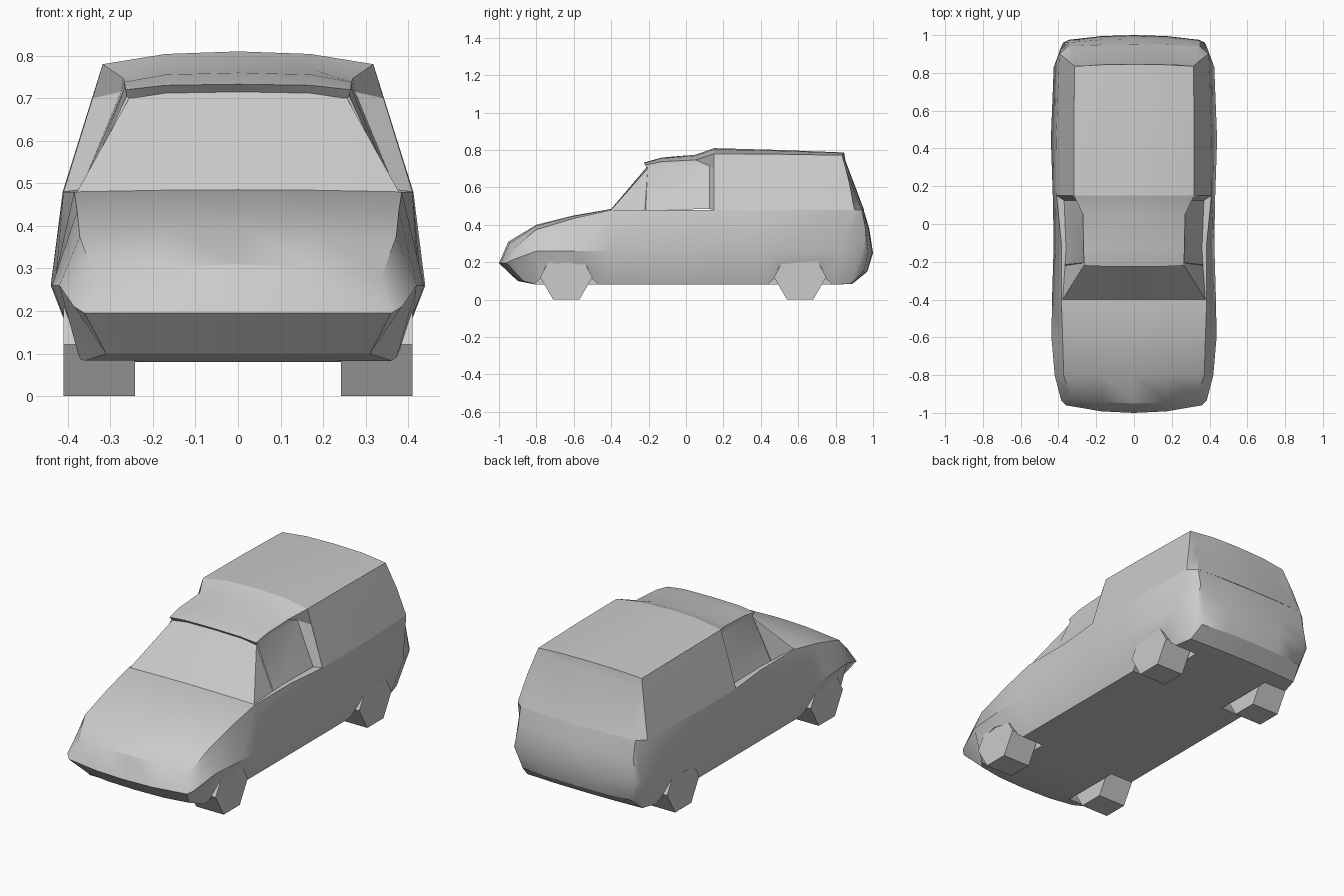
import bpy, bmesh
from math import pi

if "Cube" in bpy.data.objects:
    bpy.data.objects.remove(bpy.data.objects["Cube"])


def finish(obj, angle=30):
    bpy.ops.object.select_all(action='DESELECT')
    obj.select_set(True)
    bpy.context.view_layer.objects.active = obj
    bpy.ops.object.shade_smooth_by_angle(angle=angle * pi / 180)


def make_object(name, bm):
    bmesh.ops.remove_doubles(bm, verts=bm.verts, dist=0.0005)
    bmesh.ops.recalc_face_normals(bm, faces=bm.faces)
    mesh = bpy.data.meshes.new(name)
    bm.to_mesh(mesh)
    bm.free()
    obj = bpy.data.objects.new(name, mesh)
    bpy.context.collection.objects.link(obj)
    return obj


def ring(bm, low, mid, top, bow=0.0, crown=0.0):
    """Symmetric section: low row, side point, crowned top row."""
    def row(p, dz):
        x, y, z = p
        cols = ((-x, 0), (-0.17, .8), (0, 1), (0.17, .8), (x, 0))
        return [(cx, y + bow * k, z + dz * k) for cx, k in cols]
    pts = row(low, 0) + [mid] + row(top, crown)[::-1] + [(-mid[0], mid[1], mid[2])]
    return [bm.verts.new(p) for p in pts]


def loft(name, sections, floor=True, cap_end=False):
    bm = bmesh.new()
    rings = [ring(bm, *s) for s in sections]
    for a, b in zip(rings, rings[1:]):
        for j in range(0 if floor else 4, 12):
            k = (j + 1) % 12
            bm.faces.new((a[j], a[k], b[k], b[j]))
    if cap_end:
        r = rings[-1]
        for i in range(4):
            bm.faces.new((r[i], r[i + 1], r[9 - i], r[10 - i]))
        bm.faces.new((r[4], r[5], r[6]))
        bm.faces.new((r[0], r[10], r[11]))
    return make_object(name, bm)


# Lower body: nose to tail, both ends closing to a curved line
nose = (.36, -.96, .195)
tail = (.345, .975, .25)
lower_body = loft("lower_body", [
    (nose, nose, nose, -.04, 0),
    ((.31, -.87, .10), (.385, -.935, .21), (.335, -.92, .275), -.03, .035),
    ((.37, -.80, .08), (.42, -.80, .26), (.372, -.80, .375), 0, .025),
    ((.37, -.60, .08), (.437, -.60, .26), (.378, -.60, .435), 0, .015),
    ((.37, -.40, .08), (.434, -.40, .26), (.385, -.40, .48), 0, .005),
    ((.37, -.10, .08), (.425, -.10, .26), (.385, -.10, .48)),
    ((.37, .15, .08), (.43, .15, .26), (.41, .15, .48)),
    ((.37, .45, .08), (.44, .45, .26), (.412, .45, .48)),
    ((.37, .80, .08), (.425, .83, .26), (.395, .90, .48)),
    ((.35, .88, .085), (.385, .94, .26), (.35, .94, .48), .01, 0),
    ((.33, .95, .15), (.375, .96, .26), (.35, .96, .38), .02, 0),
    (tail, tail, tail, .025, 0),
])

# Cab: windscreen, header lip, side glass and flared roof
cowl = (.378, -.40, .48)
loft("cab", [
    (cowl, cowl, cowl, 0, .005),
    ((.365, -.22, .48), (.256, -.205, .70), (.25, -.205, .70), 0, .015),
    ((.365, -.215, .48), (.262, -.205, .705), (.264, -.22, .72), -.005, .013),
    ((.36, -.13, .48), (.268, -.13, .72), (.267, -.13, .738), 0, .022),
    ((.37, .125, .485), (.275, .125, .715), (.27, .05, .747), 0, .028),
    ((.41, .15, .48), (.342, .15, .70), (.318, .15, .78), 0, .03),
], floor=False)

# Cargo box with tailgate glass set under the roof lip
loft("cargo_box", [
    ((.41, .15, .48), (.365, .15, .63), (.318, .15, .78), 0, .03),
    ((.412, .45, .48), (.365, .47, .63), (.318, .48, .778), 0, .023),
    ((.395, .90, .48), (.357, .872, .63), (.315, .835, .772), .01, .015),
    ((.35, .94, .48), (.31, .885, .62), (.265, .84, .725), .012, .02),
], floor=False, cap_end=True)

# Wheel arches cut from the lower body, and six-sided wheels
arch = [(-.21, .05), (-.14, .11), (-.11, .18), (0, .20),
        (.11, .18), (.14, .11), (.21, .05)]
for end, y in (("front", -.64), ("rear", .61)):
    for side, s in (("left", -1), ("right", 1)):
        bm = bmesh.new()
        f = bm.faces.new([bm.verts.new((s * .235, y + a, z)) for a, z in arch])
        ext = bmesh.ops.extrude_face_region(bm, geom=[f], use_keep_orig=True)
        moved = [v for v in ext["geom"] if isinstance(v, bmesh.types.BMVert)]
        bmesh.ops.translate(bm, verts=moved, vec=(s * .3, 0, 0))
        cutter = make_object("arch_cutter", bm)
        cutter.hide_render = True
        mod = lower_body.modifiers.new("arch", 'BOOLEAN')
        mod.operation, mod.solver, mod.object = 'DIFFERENCE', 'EXACT', cutter
        bpy.context.view_layer.objects.active = lower_body
        bpy.ops.object.modifier_apply(modifier=mod.name)
        bpy.data.objects.remove(cutter)

        bpy.ops.mesh.primitive_cylinder_add(
            vertices=6, radius=.14, depth=.168,
            location=(s * .326, y, .1212), rotation=(0, pi / 2, 0))
        bpy.context.object.name = f"{end}_{side}_wheel"

for name in ("lower_body", "cab", "cargo_box"):
    finish(bpy.data.objects[name])
